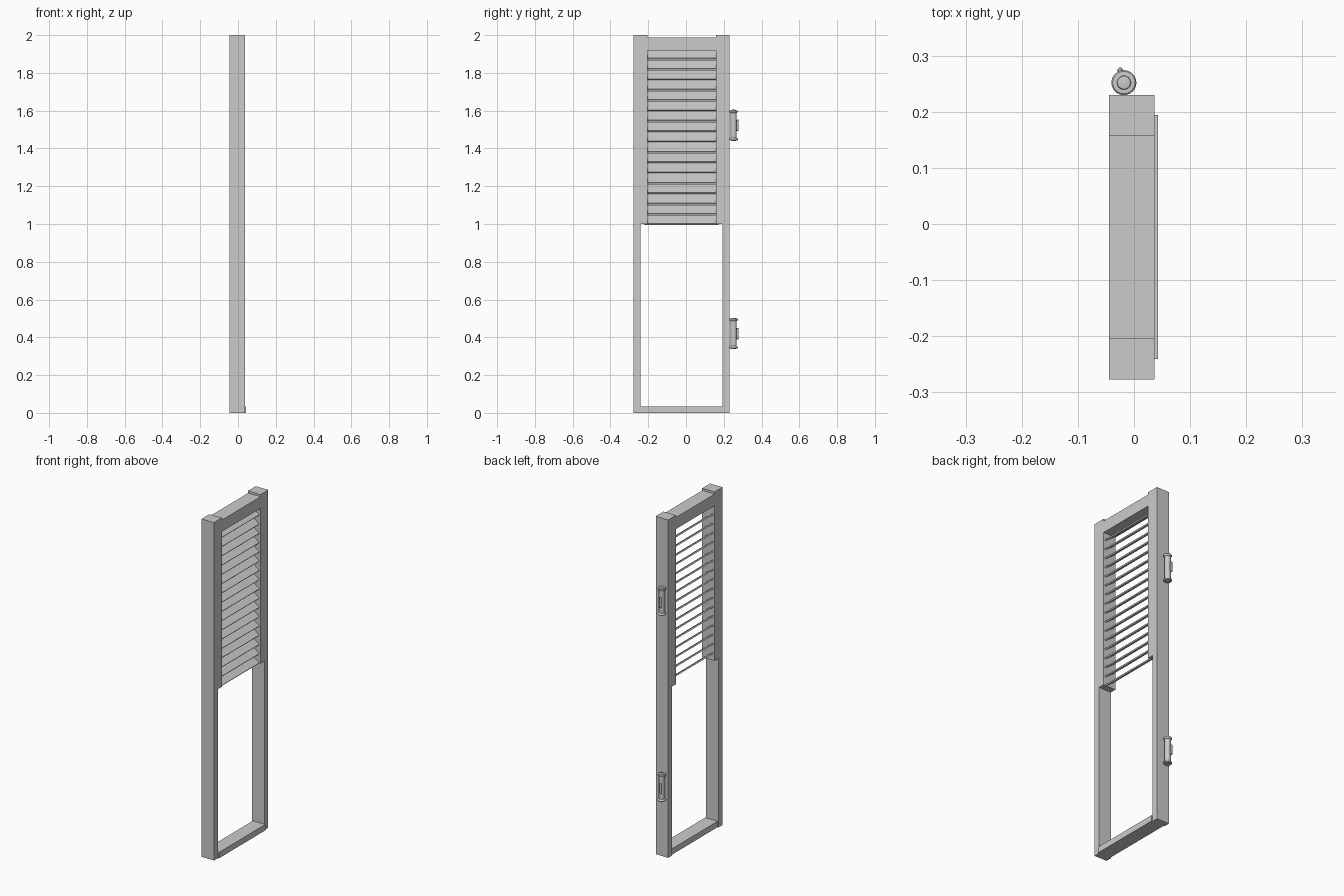
import bpy, bmesh, math
from mathutils import Matrix, Vector

if "Cube" in bpy.data.objects:
    bpy.data.objects.remove(bpy.data.objects["Cube"])

X0, X1 = -0.0446, 0.0368      # frame depth
Y0, Y1 = -0.277, 0.2303       # outer stile faces


def finish(name, bm, smooth=False):
    bmesh.ops.recalc_face_normals(bm, faces=bm.faces)
    me = bpy.data.meshes.new(name)
    bm.to_mesh(me)
    bm.free()
    ob = bpy.data.objects.new(name, me)
    bpy.context.collection.objects.link(ob)
    if smooth:
        bpy.ops.object.select_all(action='DESELECT')
        ob.select_set(True)
        bpy.context.view_layer.objects.active = ob
        bpy.ops.object.shade_smooth_by_angle(angle=math.radians(35))
    return ob


def box(name, lo, hi):
    lo, hi = Vector(lo), Vector(hi)
    bm = bmesh.new()
    m = Matrix.Translation((lo + hi) / 2) @ Matrix.Diagonal((*(hi - lo), 1))
    bmesh.ops.create_cube(bm, size=1, matrix=m)
    return finish(name, bm)


def stile(name, outer, low_inner, high_inner):
    # stepped profile in the YZ plane, extruded through the depth
    pts = [(outer, 0), (low_inner, 0), (low_inner, 1), (high_inner, 1),
           (high_inner, 2), (outer, 2)]
    bm = bmesh.new()
    f = bm.faces.new([bm.verts.new((X0, y, z)) for y, z in pts])
    ext = bmesh.ops.extrude_face_region(bm, geom=[f], use_keep_orig=True)
    moved = [v for v in ext['geom'] if isinstance(v, bmesh.types.BMVert)]
    bmesh.ops.translate(bm, verts=moved, vec=(X1 - X0, 0, 0))
    return finish(name, bm)


def lathe(name, profile, center, n=24):
    bm = bmesh.new()
    rings = [[bm.verts.new((center[0] + r * math.cos(2 * math.pi * i / n),
                            center[1] + r * math.sin(2 * math.pi * i / n),
                            center[2] + z)) for i in range(n)] for r, z in profile]
    for a, b in zip(rings, rings[1:]):
        for i in range(n):
            j = (i + 1) % n
            bm.faces.new((a[i], a[j], b[j], b[i]))
    bm.faces.new(rings[0][::-1])
    bm.faces.new(rings[-1])
    return finish(name, bm, smooth=True)


# frame: two stepped stiles, top rail, slightly proud bottom rail
stile("left_stile", Y0, -0.241, -0.204)
stile("right_stile", Y1, 0.194, 0.158)
box("top_rail", (X0, -0.204, 1.918), (X1, 0.158, 1.987))
box("bottom_rail", (X0 + 0.006, -0.241, 0), (0.043, 0.194, 0.035))

# louvre slats, low edge towards +x, ends let into the stiles
for k in range(17):
    bm = bmesh.new()
    m = (Matrix.Translation((-0.004, -0.023, 1.021 + 0.0548 * k))
         @ Matrix.Rotation(math.radians(37), 4, 'Y')
         @ Matrix.Diagonal((0.076, 0.392, 0.008, 1)))
    bmesh.ops.create_cube(bm, size=1, matrix=m)
    finish(f"slat_{k + 1}", bm)

# hinge barrels: capped cylinder with a small pin knuckle on the outside
half = [(0.0165, 0.066), (0.0205, 0.068), (0.0223, 0.071), (0.0223, 0.076),
        (0.0200, 0.079), (0.0125, 0.0795), (0.0115, 0.082), (0.007, 0.083)]
barrel = [(r, -z) for r, z in reversed(half)] + half
rod = [(0.003, 0.0305), (0.0055, 0.028)]
knuckle = [(r, -z) for r, z in rod] + rod[::-1]
for label, z in (("lower", 0.42), ("upper", 1.522)):
    lathe(label + "_hinge_barrel", barrel, (-0.018, 0.252, z))
    lathe(label + "_hinge_knuckle", knuckle, (-0.0245, 0.2735, z), 12)
    box(label + "_hinge_web", (-0.026, 0.262, z - 0.022), (-0.021, 0.273, z + 0.022))
